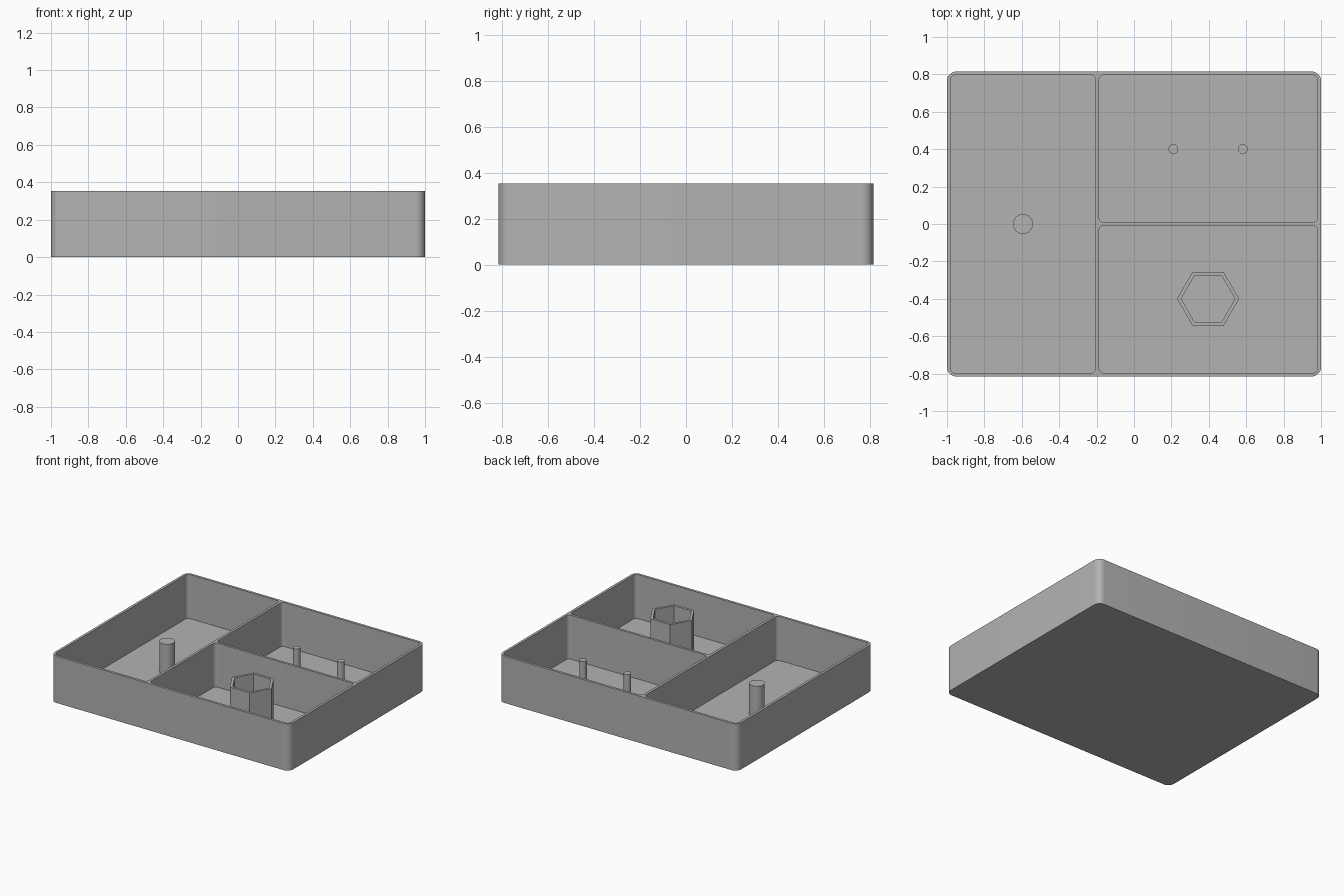
import bpy
import bmesh
from math import cos, sin, pi, radians
from mathutils import Vector

if "Cube" in bpy.data.objects:
    bpy.data.objects.remove(bpy.data.objects["Cube"])

HEIGHT, FLOOR = 0.354, 0.021

grey = bpy.data.materials.new("plain grey")
grey.use_nodes = True
grey.diffuse_color = (0.45, 0.45, 0.45, 1)
grey.node_tree.nodes["Principled BSDF"].inputs["Base Color"].default_value = grey.diffuse_color


def rounded_rect(x0, x1, y0, y1, r, steps=10):
    """Outline of a rectangle with round corners, counter-clockwise."""
    corners = [(x1 - r, y1 - r), (x0 + r, y1 - r), (x0 + r, y0 + r), (x1 - r, y0 + r)]
    return [(cx + r * cos((q + i / steps) * pi / 2), cy + r * sin((q + i / steps) * pi / 2))
            for q, (cx, cy) in enumerate(corners) for i in range(steps + 1)]


def polygon(cx, cy, r, sides):
    return [(cx + r * cos(2 * pi * i / sides), cy + r * sin(2 * pi * i / sides))
            for i in range(sides)]


def prism(name, outline, z0, z1):
    """Solid made by raising an outline from z0 to z1."""
    bm = bmesh.new()
    base = bm.faces.new([bm.verts.new((x, y, z0)) for x, y in outline])
    raised = bmesh.ops.extrude_face_region(bm, geom=[base], use_keep_orig=True)
    top = [v for v in raised["geom"] if isinstance(v, bmesh.types.BMVert)]
    bmesh.ops.translate(bm, verts=top, vec=Vector((0, 0, z1 - z0)))
    bmesh.ops.recalc_face_normals(bm, faces=bm.faces)
    mesh = bpy.data.meshes.new(name)
    bm.to_mesh(mesh)
    bm.free()
    mesh.materials.append(grey)
    obj = bpy.data.objects.new(name, mesh)
    bpy.context.collection.objects.link(obj)
    return obj


def activate(obj):
    bpy.ops.object.select_all(action="DESELECT")
    obj.select_set(True)
    bpy.context.view_layer.objects.active = obj


def cut(obj, outline, z0, z1):
    """Subtract a prism from an object."""
    cutter = prism("cutter", outline, z0, z1)
    cutter.hide_render = True
    mod = obj.modifiers.new("cut", "BOOLEAN")
    mod.operation, mod.solver, mod.object = "DIFFERENCE", "EXACT", cutter
    activate(obj)
    bpy.ops.object.modifier_apply(modifier=mod.name)
    bpy.data.objects.remove(cutter)


# Tray with three compartments
tray = prism("tray", rounded_rect(-1, 1, -0.815, 0.815, 0.05), 0, HEIGHT)
for bounds in [(-0.981, -0.206, -0.796, 0.796),
               (-0.187, 0.981, 0.009, 0.796),
               (-0.187, 0.981, -0.796, -0.009)]:
    cut(tray, rounded_rect(*bounds, 0.025), FLOOR, HEIGHT + 0.1)

# Hexagonal holder, open at the top
holder = prism("hex_holder", polygon(0.396, -0.4, 0.166, 6), FLOOR, HEIGHT)
cut(holder, polygon(0.396, -0.4, 0.144, 6), FLOOR - 0.1, HEIGHT + 0.1)

# Round pegs
pegs = [prism("large_peg", polygon(-0.594, 0, 0.053, 40), FLOOR, 0.252)]
for side, x in (("right", 0.21), ("left", 0.582)):
    pegs.append(prism("small_peg_" + side, polygon(x, 0.401, 0.026, 32), FLOOR, 0.266))

for obj in [tray, holder] + pegs:
    activate(obj)
    bpy.ops.object.shade_smooth_by_angle(angle=radians(30))
